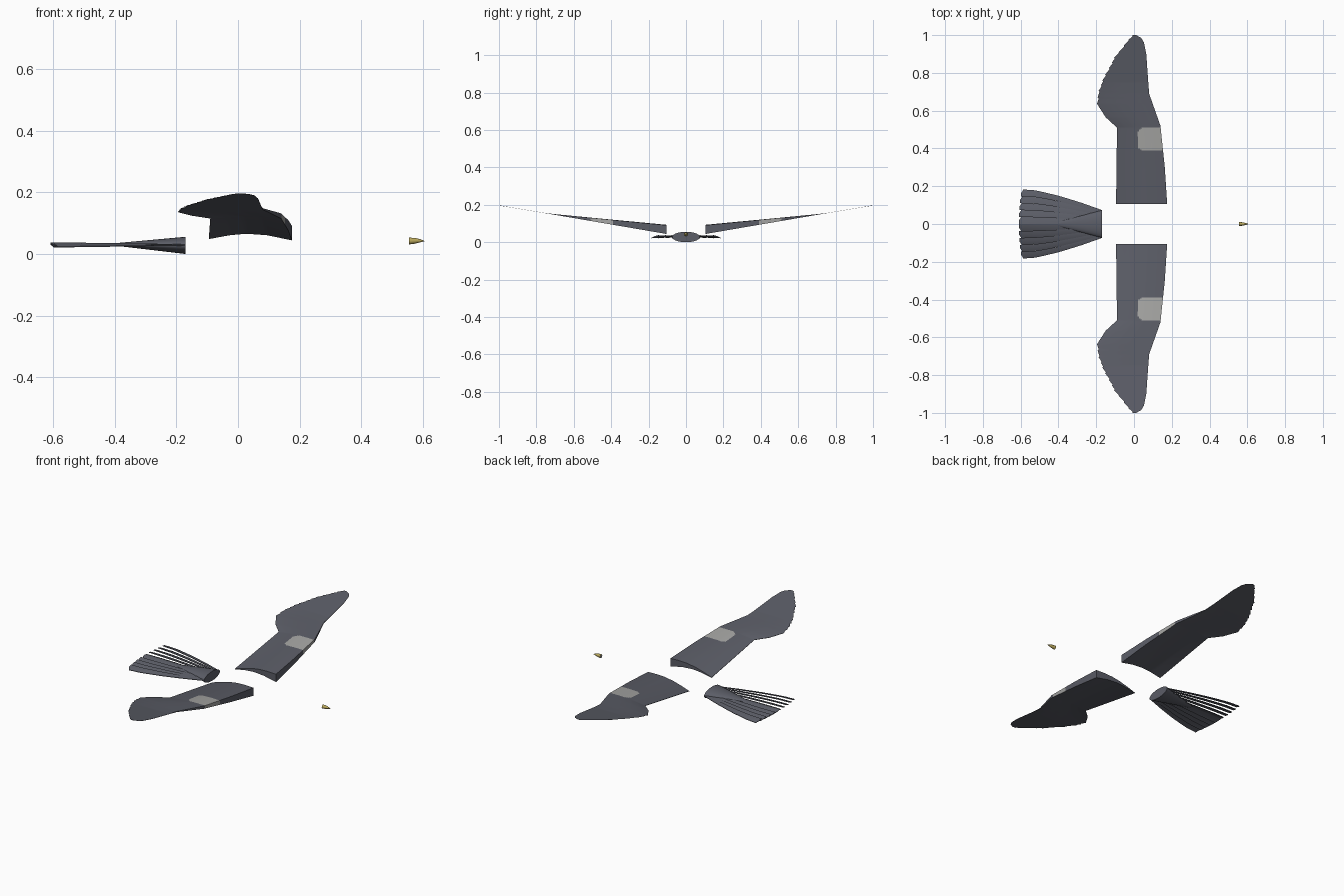
import bpy, bmesh, math
from mathutils import Vector

cube = bpy.data.objects.get("Cube")
if cube:
    bpy.data.objects.remove(cube, do_unlink=True)


def make_material(name, color):
    m = bpy.data.materials.new(name)
    m.use_nodes = True
    m.diffuse_color = (*color, 1)
    m.node_tree.nodes["Principled BSDF"].inputs["Base Color"].default_value = (*color, 1)
    return m


SLATE = make_material("slate_grey", (0.105, 0.11, 0.135))
PALE = make_material("pale_grey", (0.38, 0.38, 0.37))
YELLOW = make_material("beak_yellow", (0.5, 0.4, 0.11))


def interp(points, t):
    """Piecewise linear lookup in (t, value) pairs."""
    if t <= points[0][0]:
        return points[0][1]
    for (a, va), (b, vb) in zip(points, points[1:]):
        if t <= b:
            return va + (vb - va) * (t - a) / (b - a)
    return points[-1][1]


def finish(bm, name, mats, angle=30):
    bmesh.ops.recalc_face_normals(bm, faces=bm.faces)
    me = bpy.data.meshes.new(name)
    bm.to_mesh(me)
    bm.free()
    ob = bpy.data.objects.new(name, me)
    bpy.context.collection.objects.link(ob)
    for m in mats:
        me.materials.append(m)
    bpy.ops.object.select_all(action="DESELECT")
    ob.select_set(True)
    bpy.context.view_layer.objects.active = ob
    bpy.ops.object.shade_smooth_by_angle(angle=math.radians(angle))
    return ob


def loft(bm, rings):
    """Skin closed rings of points and cap both ends."""
    vs = [[bm.verts.new(p) for p in r] for r in rings]
    n = len(vs[0])
    faces = []
    for a, b in zip(vs, vs[1:]):
        for i in range(n):
            j = (i + 1) % n
            faces.append((i, bm.faces.new((a[i], a[j], b[j], b[i]))))
    bm.faces.new(vs[0])
    bm.faces.new(vs[-1])
    return faces


# Wing outline (span, x), thickness by span, and section by chord fraction
LEADING = [(0.1, 0.176), (0.3, 0.163), (0.52, 0.14), (0.69, 0.08), (0.8, 0.072),
           (0.9, 0.065), (0.96, 0.053), (0.985, 0.038), (1, 0.012)]
TRAILING = [(0.1, -0.095), (0.51, -0.09), (0.565, -0.15), (0.635, -0.195), (0.7, -0.19),
            (0.77, -0.163), (0.88, -0.105), (0.97, -0.035), (1, -0.008)]
THICK = [(0.1, 0.042), (0.52, 0.014), (0.69, 0.003), (0.75, 0)]
TOP = [(0, 0.03), (0.2, 0.45), (0.4, 0.8), (0.6, 1), (0.8, 1.05), (1, 1)]
UNDER = [(0, 0), (0.25, 0.3), (0.45, 0.42), (0.7, 0.3), (1, -0.1)]
COLS = 30


def wing_section(y, side):
    le, te = interp(LEADING, y), interp(TRAILING, y)
    if y > 0.64:  # feather tips along the trailing edge
        te = min(te + 0.007 * ((y - 0.64) / 0.03 % 1), le - 0.005)
    h = interp(THICK, y)
    base = 0.145 + 0.165 * (y - 0.69)
    us = [i / COLS for i in range(COLS + 1)]
    up = [(te + (le - te) * u, side * y, base + 0.001 + h * interp(TOP, u)) for u in us]
    low = [(te + (le - te) * u, side * y, base + h * interp(UNDER, u)) for u in us]
    return up + low[::-1]


def in_patch(c):
    dx = max(0, 0.05 - c.x)
    dy = max(0, abs(abs(c.y) - 0.45) - 0.03)
    return math.hypot(dx, dy) < 0.03


def wing(name, side):
    bm = bmesh.new()
    stations = [0.105 + 0.005 * i for i in range(180)]
    for i, f in loft(bm, [wing_section(y, side) for y in stations]):
        # pale patch covers the top and the front edge only
        if i <= COLS and in_patch(f.calc_center_median()):
            f.material_index = 1
    finish(bm, name, [SLATE, PALE])


wing("left_wing", 1)
wing("right_wing", -1)

# Tail fan: overlapping blades, each sloping down away from the middle
FAN = [(0.17, 0.074), (0.28, 0.113), (0.4, 0.15), (0.52, 0.178), (0.61, 0.184)]
FEATHERS = 5


def tail_feather(bm, k, side):
    a, b = k / FEATHERS, (k + 1) / FEATHERS
    end = 0.61 - 0.02 * a * a
    rings = []
    for s in range(13):
        d = 0.17 + (end - 0.17) * s / 12
        w = interp(FAN, d)
        slope = 0.001 + 0.006 * s / 12
        tip = 0.012 if s == 12 else 0
        rows = [(a, slope, 0), ((a + b) / 2, slope * 0.4, 0), (b, -slope, tip)]
        up = [(-d + e, side * w * t, 0.031 + z) for t, z, e in rows]
        low = [(x, y, z - 0.003) for x, y, z in up]
        rings.append(up + low[::-1])
    loft(bm, rings)


bm = bmesh.new()
for side in (1, -1):
    for k in range(FEATHERS):
        tail_feather(bm, k, side)
finish(bm, "tail_feathers", [SLATE])


def ellipse(x, ry, rz, z, n=32):
    return [(x, ry * math.cos(math.tau * i / n), z + rz * math.sin(math.tau * i / n))
            for i in range(n)]


# Tapered stub that joins the tail to the body
bm = bmesh.new()
loft(bm, [ellipse(-0.17 - 0.23 * t, 0.074 * (1 - 0.85 * t), 0.028 - 0.024 * t, 0.028 + 0.003 * t)
          for t in [i / 8 for i in range(9)]])
finish(bm, "tail_base", [SLATE])

# Beak: small cone pointing forward, pale at the back
bm = bmesh.new()
loft(bm, [ellipse(x, r, r * 1.05, z, 12) for x, r, z in
          [(0.556, 0.0105, 0.042), (0.575, 0.009, 0.043), (0.592, 0.005, 0.043), (0.606, 0.0006, 0.042)]])
for f in bm.faces:
    if f.calc_center_median().x < 0.557:
        f.material_index = 1
finish(bm, "beak", [YELLOW, PALE], 40)
